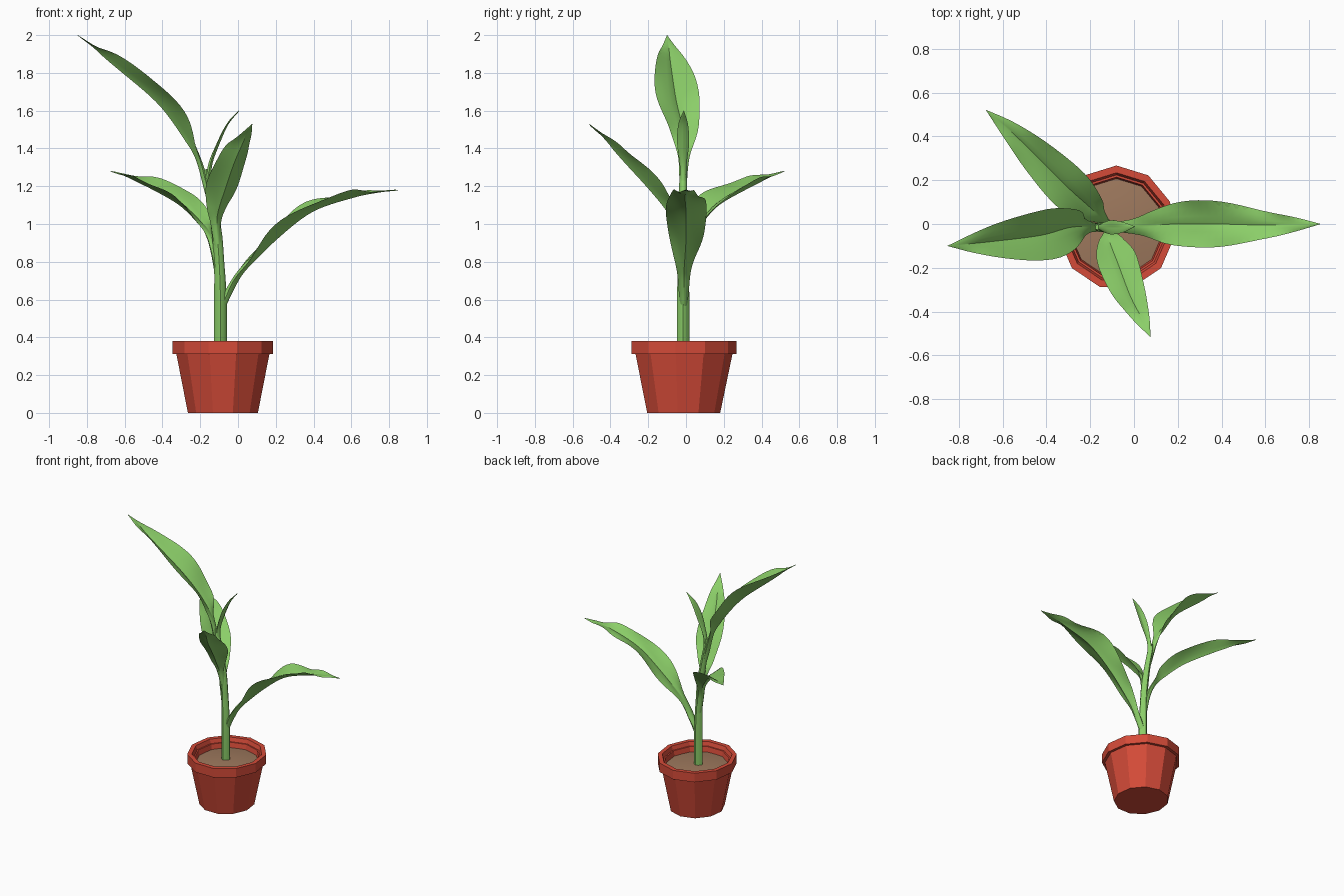
import bpy, bmesh, math
from mathutils import Vector

if "Cube" in bpy.data.objects:
    bpy.data.objects.remove(bpy.data.objects["Cube"])


def material(name, rgb):
    m = bpy.data.materials.new(name)
    m.diffuse_color = (*rgb, 1)
    m.use_nodes = True
    m.node_tree.nodes["Principled BSDF"].inputs["Base Color"].default_value = m.diffuse_color
    return m


GREEN = material("leaf green", (0.26, 0.62, 0.14))
TERRACOTTA = material("terracotta", (0.66, 0.07, 0.04))
SOIL = material("soil brown", (0.34, 0.19, 0.11))


def make_object(name, bm, mat, smooth=None):
    bmesh.ops.recalc_face_normals(bm, faces=bm.faces)
    me = bpy.data.meshes.new(name)
    bm.to_mesh(me)
    bm.free()
    me.materials.append(mat)
    ob = bpy.data.objects.new(name, me)
    bpy.context.collection.objects.link(ob)
    if smooth:
        bpy.ops.object.select_all(action='DESELECT')
        ob.select_set(True)
        bpy.context.view_layer.objects.active = ob
        bpy.ops.object.shade_smooth_by_angle(angle=math.radians(smooth))
    return ob


def skin(bm, rings, caps=True):
    for a, b in zip(rings, rings[1:]):
        n = len(a)
        for i in range(n):
            bm.faces.new((a[i], a[(i + 1) % n], b[(i + 1) % n], b[i]))
    if caps:
        bm.faces.new(rings[0])
        bm.faces.new(rings[-1])


def lathe(name, profile, sides, mat, smooth=None):
    """Eleven-sided pot shapes, slightly narrower in x."""
    bm = bmesh.new()
    rings = []
    for r, z in profile:
        ring = []
        for i in range(sides):
            a = math.pi / 2 + math.tau * i / sides
            ring.append(bm.verts.new((-0.08 + 0.95 * r * math.cos(a),
                                      -0.016 + r * math.sin(a), z)))
        rings.append(ring)
    skin(bm, rings)
    return make_object(name, bm, mat, smooth)


def spline(points, steps):
    """Catmull-Rom through (x, y, z, half width) points."""
    p = [Vector(q) for q in points]
    p = [2 * p[0] - p[1]] + p + [2 * p[-1] - p[-2]]
    out = []
    for i in range(1, len(p) - 2):
        a, b, c, d = p[i - 1:i + 3]
        for k in range(steps):
            t = k / steps
            out.append(0.5 * (2 * b + (c - a) * t + (2 * a - 5 * b + 4 * c - d) * t * t
                              + (3 * b - a - 3 * c + d) * t ** 3))
    out.append(p[-2])
    return out


def sweep(name, points, heading, fold=0.0, thick=None, ripple=0.0, steps=6):
    """Round stalk that spreads into a blade folded along its midrib."""
    pts = spline(points, steps)
    side = Vector((0, 0, 1)).cross(Vector((*heading, 0))).normalized()
    us = [-1, -0.66, -0.33, -0.1, 0, 0.1, 0.33, 0.66, 1]
    bm = bmesh.new()
    rings = []
    for i, q in enumerate(pts):
        s = i / (len(pts) - 1)
        c = q.to_3d()
        t = (pts[min(i + 1, len(pts) - 1)] - pts[max(i - 1, 0)]).to_3d().normalized()
        sd = (side - t * side.dot(t)).normalized()
        n = t.cross(sd)
        w = max(q[3], 0.001)
        th = w if thick is None else min(w, thick * (1 - s) ** 1.5 + 0.003)
        flat = min(1, max(0, (w - 0.02) / 0.04))
        ring = []
        for sign, row in ((1, us), (-1, us[-2:0:-1])):
            for u in row:
                body = math.sqrt(max(0, 1 - u * u))
                body = body * (1 - flat) + flat * (1 - abs(u)) ** 1.5
                lift = fold * flat * w * (abs(u) ** 0.8 - 0.4)
                wave = ripple * flat * u * u * math.sin(s * 22 + 2 * u)
                ring.append(bm.verts.new(c + sd * (u * w) + n * (sign * th * body + lift + wave)))
        rings.append(ring)
    skin(bm, rings)
    return make_object(name, bm, GREEN, 40)


# Pot with collar rim and hollow top
lathe("pot", [(0.197, 0), (0.262, 0.312), (0.283, 0.312), (0.283, 0.38), (0.25, 0.38),
              (0.24, 0.35), (0.23, 0.35), (0.215, 0.27)], 11, TERRACOTTA)
# Slightly mounded soil
lathe("soil", [(0.224, 0.28), (0.224, 0.312), (0.15, 0.322), (0.06, 0.328)], 22, SOIL, 40)

# Main stem
sweep("stem", [(-0.093, -0.015, 0.3, 0.034), (-0.093, -0.015, 0.6, 0.033),
               (-0.1, -0.015, 0.8, 0.027), (-0.112, -0.015, 0.95, 0.027),
               (-0.135, -0.015, 1.1, 0.022), (-0.163, -0.015, 1.24, 0.02),
               (-0.168, -0.015, 1.29, 0.012)], (1, 0))

# Leaves
sweep("right_leaf", [(-0.09, -0.012, 0.56, 0.02), (-0.04, -0.012, 0.66, 0.028),
                     (0.03, -0.01, 0.77, 0.042), (0.19, 0, 0.94, 0.095),
                     (0.38, 0, 1.085, 0.106), (0.59, -0.005, 1.15, 0.065),
                     (0.73, -0.002, 1.17, 0.034), (0.85, 0, 1.18, 0.001)],
      (1, 0), 0.4, 0.02, 0.014)
sweep("top_leaf", [(-0.14, -0.015, 1.1, 0.016), (-0.172, -0.015, 1.22, 0.02),
                   (-0.215, -0.012, 1.36, 0.032), (-0.285, -0.015, 1.5, 0.08),
                   (-0.41, -0.05, 1.67, 0.115), (-0.63, -0.078, 1.845, 0.08),
                   (-0.85, -0.1, 2.0, 0.001)],
      (-1, -0.12), 0.6, 0.018, 0.007)
sweep("back_left_leaf", [(-0.1, -0.012, 0.72, 0.022), (-0.125, 0, 0.85, 0.022),
                         (-0.152, 0.03, 0.94, 0.03), (-0.2, 0.075, 1.02, 0.062),
                         (-0.3, 0.165, 1.125, 0.098), (-0.45, 0.315, 1.205, 0.078),
                         (-0.57, 0.43, 1.25, 0.042), (-0.675, 0.52, 1.28, 0.001)],
      (-0.57, 0.5), 0.55, 0.018, 0.007)
sweep("front_leaf", [(-0.105, -0.015, 0.86, 0.02), (-0.117, -0.045, 1.0, 0.028),
                     (-0.108, -0.09, 1.09, 0.058), (-0.073, -0.18, 1.205, 0.09),
                     (-0.02, -0.32, 1.35, 0.075), (0.03, -0.42, 1.45, 0.042),
                     (0.075, -0.515, 1.53, 0.001)],
      (0.3, -1), 0.5, 0.018, 0.005)
sweep("young_leaf", [(-0.155, -0.015, 1.2, 0.016), (-0.148, -0.015, 1.31, 0.018),
                     (-0.105, -0.015, 1.43, 0.032), (-0.055, -0.015, 1.53, 0.025),
                     (0.005, -0.012, 1.6, 0.001)],
      (1, 0), 0.5, 0.012)
